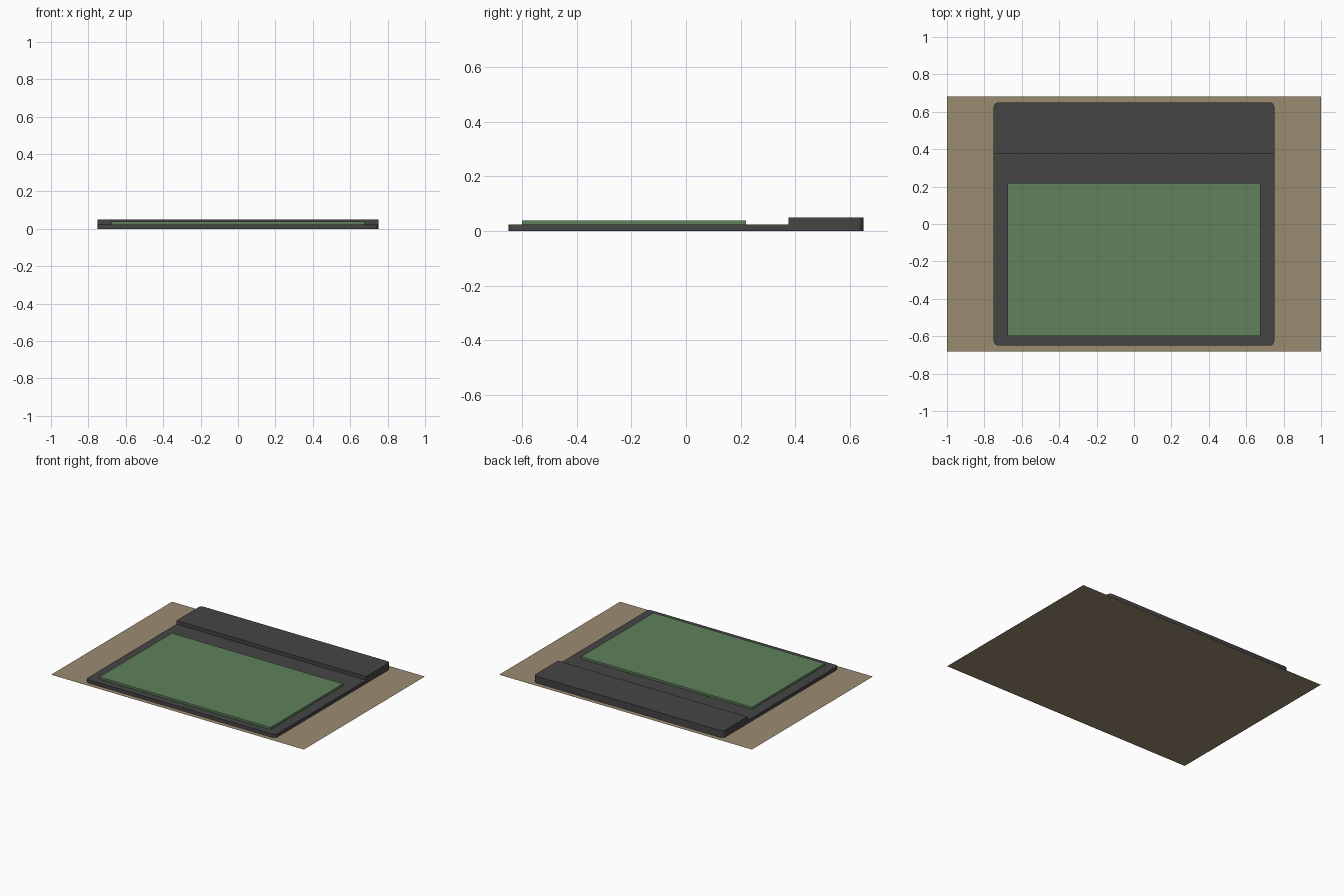
import bpy, bmesh

if "Cube" in bpy.data.objects:
    bpy.data.objects.remove(bpy.data.objects["Cube"])


def make_object(name, bm, color):
    bmesh.ops.recalc_face_normals(bm, faces=bm.faces)
    mesh = bpy.data.meshes.new(name)
    bm.to_mesh(mesh)
    bm.free()
    mat = bpy.data.materials.new(name + "_material")
    mat.diffuse_color = (*color, 1)
    mat.use_nodes = True
    mat.node_tree.nodes["Principled BSDF"].inputs["Base Color"].default_value = mat.diffuse_color
    mesh.materials.append(mat)
    obj = bpy.data.objects.new(name, mesh)
    bpy.context.collection.objects.link(obj)
    return obj


HALF_W, HALF_D = 0.75, 0.65
DECK_Z, TOP_Z, STEP_Y = 0.024, 0.05, 0.376

# stepped body: side profile swept across the width, outer corners rounded
profile = [(-HALF_D, 0.0005), (HALF_D, 0.0005), (HALF_D, TOP_Z),
           (STEP_Y, TOP_Z), (STEP_Y, DECK_Z), (-HALF_D, DECK_Z)]
bm = bmesh.new()
side = bm.faces.new([bm.verts.new((-HALF_W, y, z)) for y, z in profile])
swept = bmesh.ops.extrude_face_region(bm, geom=[side])["geom"]
bmesh.ops.translate(bm, vec=(2 * HALF_W, 0, 0),
                    verts=[v for v in swept if isinstance(v, bmesh.types.BMVert)])
if not side.is_valid or len(side.link_faces if hasattr(side, "link_faces") else []) == 0:
    bmesh.ops.holes_fill(bm, edges=bm.edges[:])
bmesh.ops.recalc_face_normals(bm, faces=bm.faces)
corners = [e for e in bm.edges
           if all(abs(abs(v.co.y) - HALF_D) < 1e-4 for v in e.verts)
           and abs(e.verts[0].co.z - e.verts[1].co.z) > 0.01]
bmesh.ops.bevel(bm, geom=corners, offset=0.025, segments=4, profile=0.5, affect='EDGES')
body = make_object("body", bm, (0.06, 0.06, 0.06))
bpy.context.view_layer.objects.active = body
body.select_set(True)
bpy.ops.object.shade_smooth_by_angle()

# raised green panel on the front deck
bm = bmesh.new()
bmesh.ops.create_cube(bm, size=1)
bmesh.ops.scale(bm, vec=(1.354, 0.82, 0.015), verts=bm.verts)
bmesh.ops.translate(bm, vec=(0, -0.19, DECK_Z + 0.0075), verts=bm.verts)
make_object("front_panel", bm, (0.115, 0.22, 0.107))

# flat backing sheet
bm = bmesh.new()
bmesh.ops.create_grid(bm, x_segments=1, y_segments=1, size=1)
bmesh.ops.scale(bm, vec=(1, 0.683, 1), verts=bm.verts)
make_object("backing_sheet", bm, (0.33, 0.26, 0.165))
